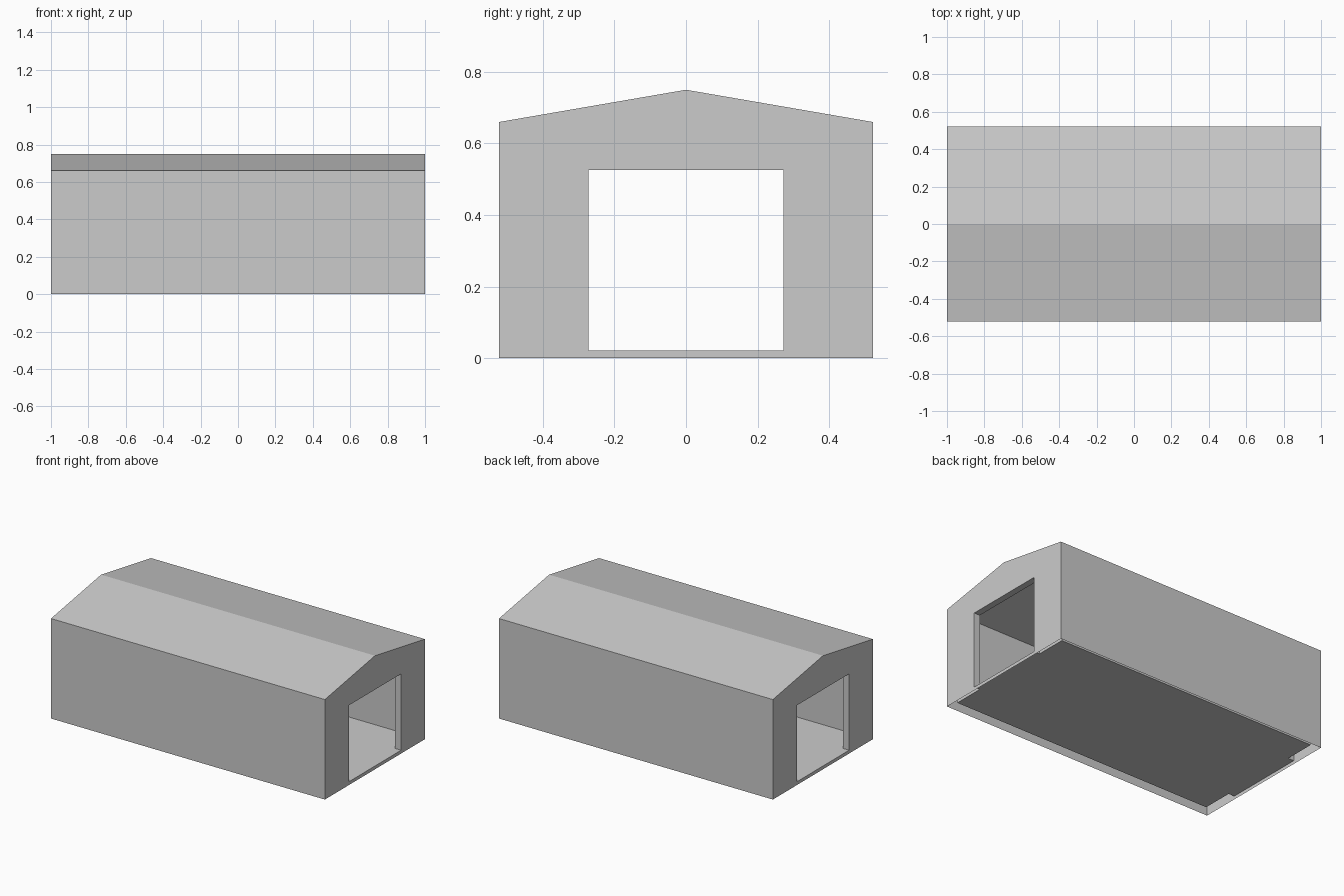
import bpy, bmesh
from mathutils import Vector

cube = bpy.data.objects.get("Cube")
if cube:
    bpy.data.objects.remove(cube, do_unlink=True)

# Main dimensions
LENGTH, WIDTH = 1.0, 0.522           # half sizes
EAVE, RIDGE = 0.66, 0.75
WALL = 0.043                         # gap between outer skin and lining
FLOOR = 0.022
DOOR_W, DOOR_TOP = 0.273, 0.526      # half width and head height
SLOPE = (RIDGE - EAVE) / WIDTH
CENTRE = Vector((0, 0, 0.3))

grey = bpy.data.materials.new("plain grey")
grey.use_nodes = True
colour = (0.6, 0.6, 0.6, 1)
grey.diffuse_color = colour
grey.node_tree.nodes["Principled BSDF"].inputs["Base Color"].default_value = colour


def make_object(name, polygons, inward=False):
    """Build flat panels, all facing away from (or towards) the building's middle."""
    bm = bmesh.new()
    for points in polygons:
        bm.faces.new([bm.verts.new(p) for p in points])
    bmesh.ops.remove_doubles(bm, verts=bm.verts, dist=0.0001)
    bm.normal_update()
    for face in bm.faces:
        outward = face.normal.dot(face.calc_center_median() - CENTRE) > 0
        if outward == inward:
            face.normal_flip()
    mesh = bpy.data.meshes.new(name)
    bm.to_mesh(mesh)
    bm.free()
    mesh.materials.append(grey)
    obj = bpy.data.objects.new(name, mesh)
    bpy.context.collection.objects.link(obj)
    return obj


def end_wall(x, half, base, eave, ridge):
    """Gable wall around a doorway, with a sill strip if the base is below the floor."""
    panels = [[(-half, DOOR_TOP), (-DOOR_W, DOOR_TOP), (DOOR_W, DOOR_TOP),
               (half, DOOR_TOP), (half, eave), (0, ridge), (-half, eave)]]
    for s in (-1, 1):
        panels.append([(s * half, FLOOR), (s * DOOR_W, FLOOR),
                       (s * DOOR_W, DOOR_TOP), (s * half, DOOR_TOP)])
    if base < FLOOR:
        for a, b in ((-half, -DOOR_W), (-DOOR_W, DOOR_W), (DOOR_W, half)):
            panels.append([(a, base), (b, base), (b, FLOOR), (a, FLOOR)])
    return [[(x, y, z) for y, z in panel] for panel in panels]


def strip(x0, x1, a, b):
    """Rectangle running along x between two (y, z) points."""
    return [(x0, *a), (x1, *a), (x1, *b), (x0, *b)]


def shell(name, length, half, base, eave, ridge, inward=False):
    side_walls, roof, ends = [], [], []
    for s in (-1, 1):
        side_walls.append(strip(-length, length, (s * half, base), (s * half, eave)))
        roof.append(strip(-length, length, (s * half, eave), (0, ridge)))
        ends += end_wall(s * length, half, base, eave, ridge)
    make_object(name + "_side_walls", side_walls, inward)
    make_object(name + "_roof", roof, inward)
    make_object(name + "_end_walls", ends, inward)


# Outer skin (open underneath) and inner lining
shell("outer", LENGTH, WIDTH, 0, EAVE, RIDGE)
inner_half = WIDTH - WALL
inner_ridge = RIDGE - WALL
shell("inner", LENGTH - WALL, inner_half, FLOOR,
      inner_ridge - SLOPE * inner_half, inner_ridge, inward=True)

# Floor sheet, carried out through both doorways
inner_len = LENGTH - WALL
floor = [strip(-inner_len, inner_len, (-inner_half, FLOOR), (inner_half, FLOOR))]
for s in (-1, 1):
    floor.append(strip(s * inner_len, s * LENGTH, (-DOOR_W, FLOOR), (DOOR_W, FLOOR)))
make_object("floor", floor, inward=True)

# Door linings: two jambs and a head at each end
for s, side in ((-1, "right"), (1, "left")):
    x0, x1 = s * inner_len, s * LENGTH
    frame = [strip(x0, x1, (-DOOR_W, DOOR_TOP), (DOOR_W, DOOR_TOP))]
    for t in (-1, 1):
        frame.append(strip(x0, x1, (t * DOOR_W, FLOOR), (t * DOOR_W, DOOR_TOP)))
    make_object(side + "_door_frame", frame, inward=True)
